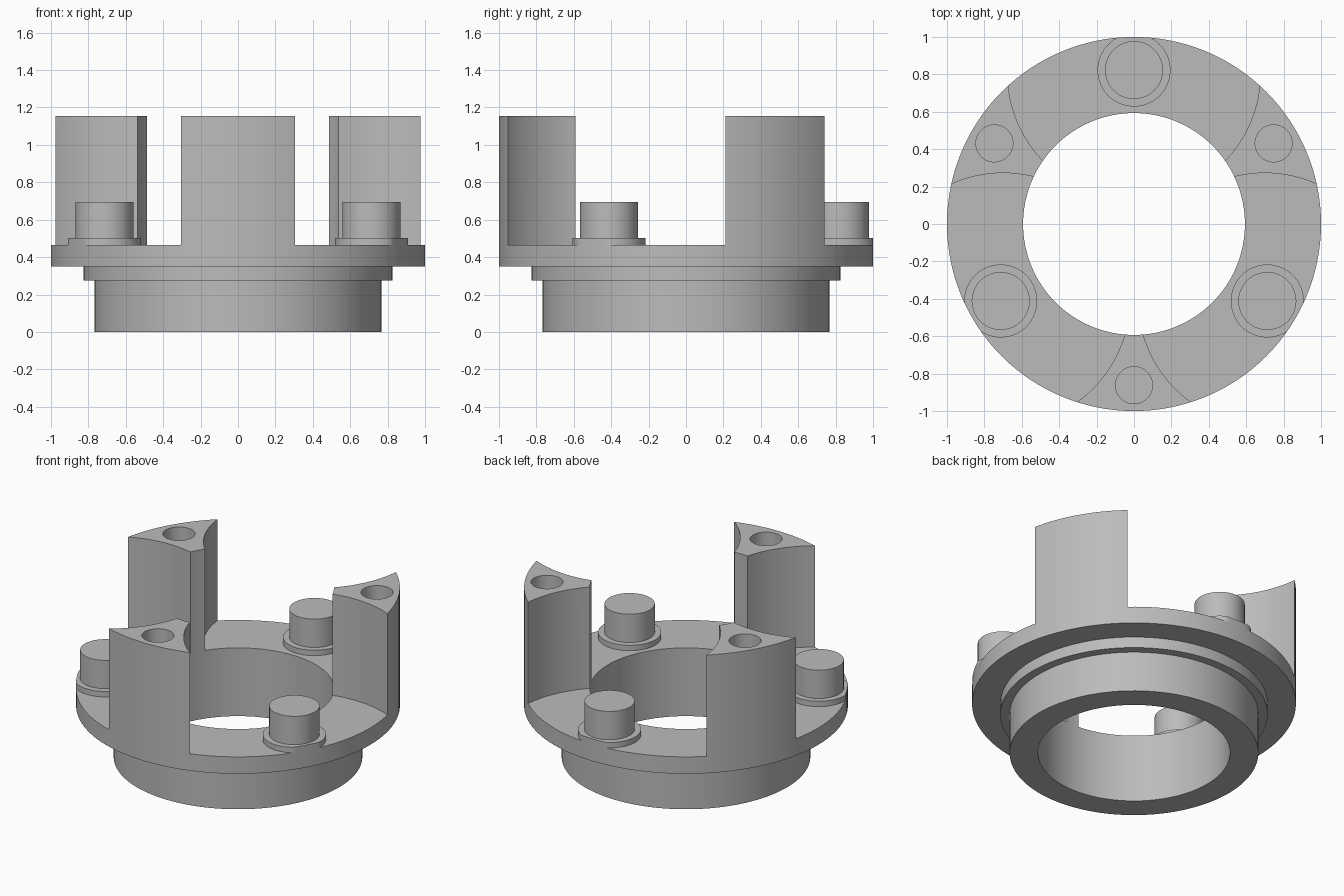
import bpy, bmesh, math
from mathutils import Matrix

if "Cube" in bpy.data.objects:
    bpy.data.objects.remove(bpy.data.objects["Cube"], do_unlink=True)

SEG = 128
BORE, RIM = 0.593, 1.0
DECK, TOP = 0.465, 1.155
PIN_ANGLES = [90, 210, 330]
POST_ANGLES = [30, 150, 270]

steel = bpy.data.materials.new("grey_metal")
steel.use_nodes = True
GREY = (0.5, 0.5, 0.5, 1)
steel.diffuse_color = GREY
steel.node_tree.nodes["Principled BSDF"].inputs["Base Color"].default_value = GREY


def add_object(name, bm):
    mesh = bpy.data.meshes.new(name)
    bmesh.ops.recalc_face_normals(bm, faces=bm.faces)
    bm.to_mesh(mesh)
    bm.free()
    mesh.materials.append(steel)
    obj = bpy.data.objects.new(name, mesh)
    bpy.context.collection.objects.link(obj)
    return obj


def lathe(name, profile):
    """Revolve a closed (radius, height) profile about z."""
    bm = bmesh.new()
    rings = []
    for i in range(SEG):
        a = 2 * math.pi * i / SEG
        rings.append([bm.verts.new((r * math.cos(a), r * math.sin(a), z)) for r, z in profile])
    n = len(profile)
    for i in range(SEG):
        p, q = rings[i], rings[(i + 1) % SEG]
        for j in range(n):
            k = (j + 1) % n
            bm.faces.new((p[j], q[j], q[k], p[k]))
    return add_object(name, bm)


def cylinders(name, angles, dist, radius, z0, z1, segments=64):
    """Upright cylinders at the given angles around the axis."""
    bm = bmesh.new()
    for deg in angles:
        a = math.radians(deg)
        place = Matrix.Translation((dist * math.cos(a), dist * math.sin(a), (z0 + z1) / 2))
        bmesh.ops.create_cone(bm, cap_ends=True, segments=segments, radius1=radius,
                              radius2=radius, depth=z1 - z0, matrix=place)
    return add_object(name, bm)


def boolean(target, cutter, operation):
    mod = target.modifiers.new(operation.title(), "BOOLEAN")
    mod.operation = operation
    mod.solver = "EXACT"
    mod.object = cutter
    bpy.context.view_layer.objects.active = target
    bpy.ops.object.modifier_apply(modifier=mod.name)
    bpy.data.objects.remove(cutter, do_unlink=True)


# Stepped hub, flange and full-height wall that the posts are cut from
carrier = lathe("carrier_body", [
    (BORE, 0), (0.768, 0), (0.768, 0.275), (0.825, 0.275), (0.825, 0.35),
    (RIM, 0.35), (RIM, TOP), (BORE, TOP)])

# Round gear pockets leave three concave-sided posts
boolean(carrier, cylinders("pocket_cutter", PIN_ANGLES, 0.807, 0.676, DECK, TOP + 0.2, SEG), "DIFFERENCE")

# Blind screw holes in the post tops
boolean(carrier, cylinders("hole_cutter", POST_ANGLES, 0.862, 0.099, 0.7, TOP + 0.1), "DIFFERENCE")

# Low shoulders, trimmed flush with the flange rim
shoulders = cylinders("pin_shoulders", PIN_ANGLES, 0.823, 0.195, DECK, 0.502)
boolean(shoulders, cylinders("rim_trimmer", [0], 0, RIM, 0, 1, SEG), "INTERSECT")

# Gear pins
pins = cylinders("gear_pins", PIN_ANGLES, 0.823, 0.155, 0.5, 0.695)

# Smooth round walls, sharp edges kept
bpy.ops.object.select_all(action="DESELECT")
for obj in (carrier, shoulders, pins):
    obj.select_set(True)
bpy.context.view_layer.objects.active = carrier
bpy.ops.object.shade_smooth_by_angle(angle=math.radians(30))
